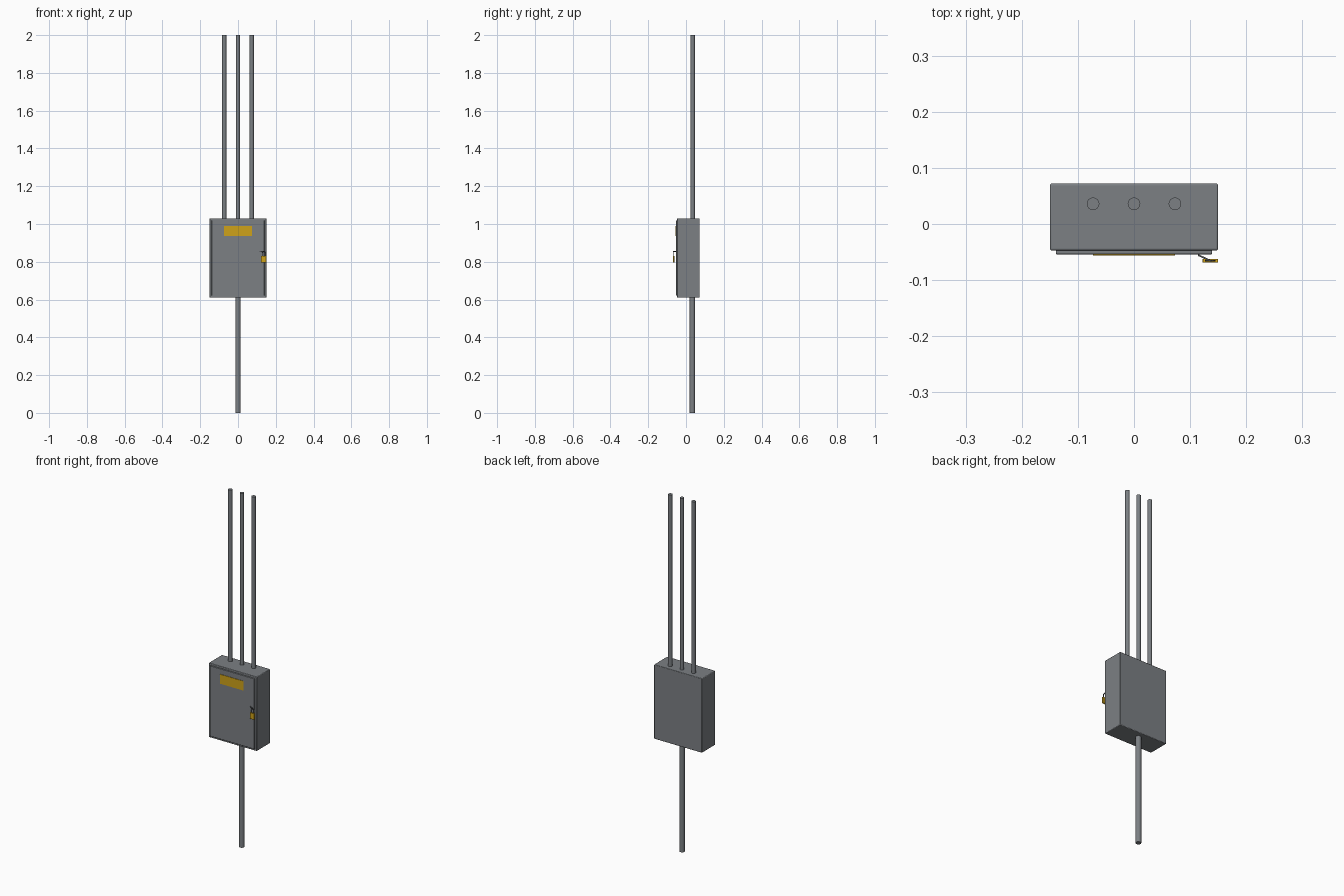
import bpy, math
from mathutils import Vector

if "Cube" in bpy.data.objects:
    bpy.data.objects.remove(bpy.data.objects["Cube"], do_unlink=True)


def material(name, rgb):
    m = bpy.data.materials.new(name)
    m.use_nodes = True
    m.diffuse_color = (*rgb, 1)
    m.node_tree.nodes["Principled BSDF"].inputs["Base Color"].default_value = (*rgb, 1)
    return m


steel = material("grey steel", (0.2, 0.215, 0.23))
brass = material("brass yellow", (0.62, 0.36, 0.01))
dark = material("dark steel", (0.08, 0.085, 0.09))


def box(name, lo, hi, mat, bevel=0):
    lo, hi = Vector(lo), Vector(hi)
    bpy.ops.mesh.primitive_cube_add(size=1, location=(lo + hi) / 2)
    o = bpy.context.object
    o.name = name
    o.scale = hi - lo
    bpy.ops.object.transform_apply(location=False, rotation=False, scale=True)
    o.data.materials.append(mat)
    if bevel:
        b = o.modifiers.new("soft edges", "BEVEL")
        b.width = bevel
        b.segments = 2
        bpy.ops.object.shade_smooth_by_angle(angle=math.radians(40))
    return o


def pipe(name, x, y, z0, z1, radius):
    bpy.ops.mesh.primitive_cylinder_add(vertices=24, radius=radius, depth=z1 - z0,
                                        location=(x, y, (z0 + z1) / 2))
    o = bpy.context.object
    o.name = name
    o.data.materials.append(steel)
    bpy.ops.object.shade_smooth_by_angle(angle=math.radians(40))


# Cabinet, door and warning plate
box("cabinet", (-0.15, -0.047, 0.61), (0.15, 0.072, 1.03), steel, 0.003)
box("door", (-0.139, -0.054, 0.621), (0.139, -0.046, 1.019), steel, 0.0015)
box("warning_plate", (-0.073, -0.0565, 0.936), (0.073, -0.053, 0.989), brass)

# Conduits
for name, x in (("right", -0.073), ("middle", 0), ("left", 0.073)):
    pipe(name + "_upper_conduit", x, 0.036, 1.02, 2, 0.0112)
pipe("lower_conduit", 0, 0.034, 0, 0.62, 0.0145)

# Hasp standing out from the door at an angle
hasp = box("hasp", (0.113, -0.0625, 0.851), (0.14, -0.0595, 0.858), dark)
hasp.rotation_euler.z = math.radians(-25)

# Padlock with a bent wire shackle
box("padlock_body", (0.122, -0.069, 0.795), (0.15, -0.062, 0.83), brass, 0.001)
curve = bpy.data.curves.new("padlock_shackle", "CURVE")
curve.dimensions = "3D"
curve.bevel_depth = 0.0016
curve.bevel_resolution = 2
spline = curve.splines.new("POLY")
arc = [(0.136 + 0.008 * math.cos(math.pi * i / 8), 0.846 + 0.008 * math.sin(math.pi * i / 8))
       for i in range(9)]
path = [(0.144, 0.828)] + arc + [(0.128, 0.828)]
spline.points.add(len(path) - 1)
for p, (x, z) in zip(spline.points, path):
    p.co = (x, -0.0655, z, 1)
shackle = bpy.data.objects.new("padlock_shackle", curve)
curve.materials.append(dark)
bpy.context.collection.objects.link(shackle)
